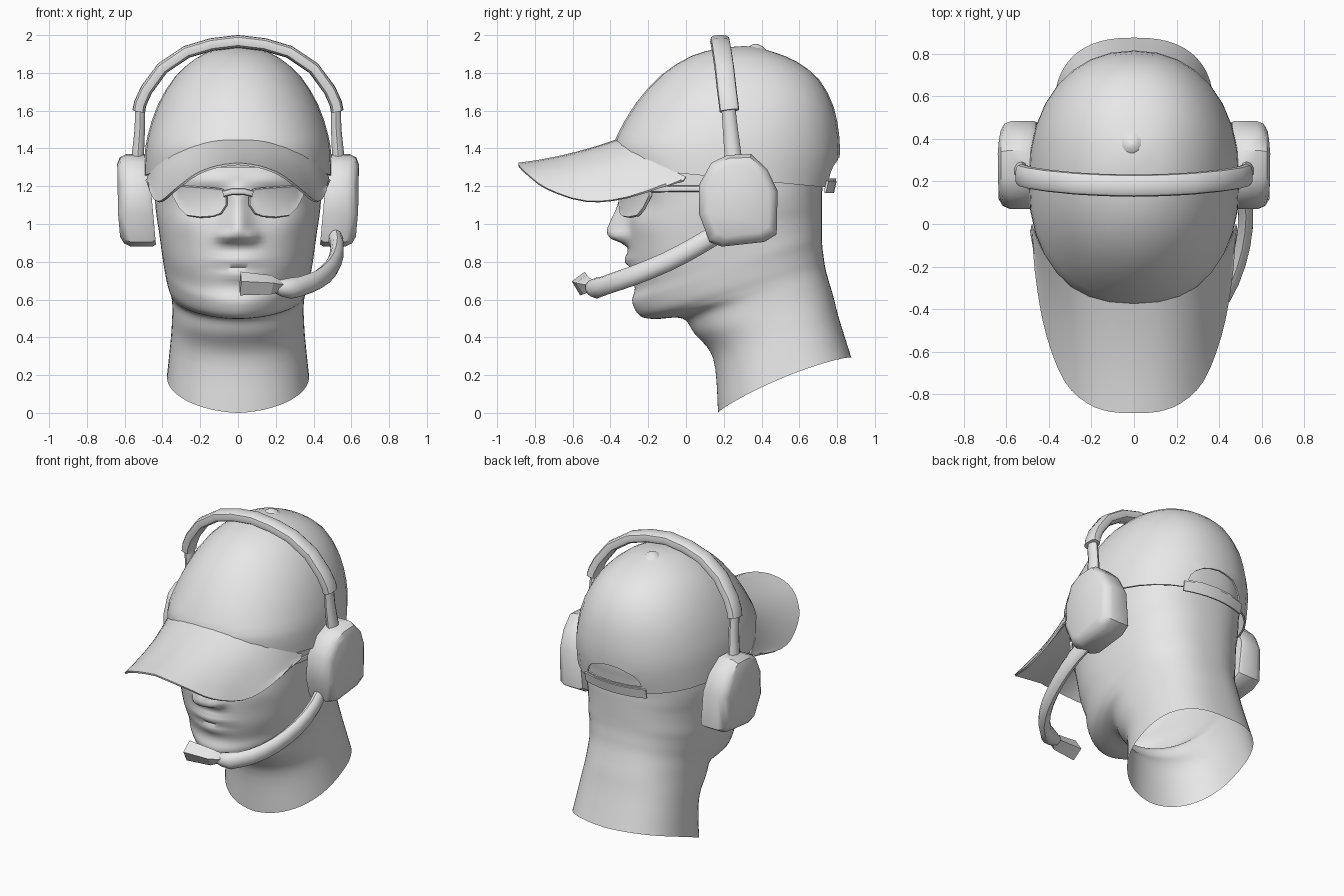
import bpy, bmesh, math
from mathutils import Vector

if "Cube" in bpy.data.objects:
    bpy.data.objects.remove(bpy.data.objects["Cube"])

grey = bpy.data.materials.new("plain_grey")
grey.diffuse_color = (0.8, 0.8, 0.8, 1)
grey.use_nodes = True
grey.node_tree.nodes["Principled BSDF"].inputs["Base Color"].default_value = grey.diffuse_color


def loft(name, rows, closed=True, caps=False, mirror=False, thick=0, angle=40, edit=None):
    """Skin rows of points into one object, with optional end caps, mirror and thickness."""
    bm = bmesh.new()
    vr = [[bm.verts.new(p) for p in r] for r in rows]
    n = len(rows[0])
    for a, b in zip(vr, vr[1:]):
        for i in range(n if closed else n - 1):
            j = (i + 1) % n
            bm.faces.new((a[i], a[j], b[j], b[i]))
    if caps:
        bm.faces.new(vr[0])
        bm.faces.new(vr[-1])
    bmesh.ops.recalc_face_normals(bm, faces=bm.faces)
    if edit:
        edit(bm)
    me = bpy.data.meshes.new(name)
    bm.to_mesh(me)
    bm.free()
    me.materials.append(grey)
    ob = bpy.data.objects.new(name, me)
    bpy.context.collection.objects.link(ob)
    if thick:
        m = ob.modifiers.new("thickness", 'SOLIDIFY')
        m.thickness, m.offset = thick, 0
    if mirror:
        ob.modifiers.new("mirror", 'MIRROR').use_clip = True
    smooth(ob, angle)
    return ob


def smooth(ob, angle):
    bpy.ops.object.select_all(action='DESELECT')
    ob.select_set(True)
    bpy.context.view_layer.objects.active = ob
    for m in list(ob.modifiers):
        bpy.ops.object.modifier_apply(modifier=m.name)
    bpy.ops.object.shade_smooth_by_angle(angle=math.radians(angle))


def spline(keys, steps):
    """Catmull-Rom through tuples of any length."""
    out = []
    for i in range(len(keys) - 1):
        k = [keys[max(0, min(len(keys) - 1, i + d))] for d in (-1, 0, 1, 2)]
        for s in range(steps):
            t = s / steps
            out.append(tuple(0.5 * (2 * b + (c - a) * t + (2 * a - 5 * b + 4 * c - d) * t * t
                                    + (3 * b - a - 3 * c + d) * t ** 3)
                             for a, b, c, d in zip(*k)))
    return out + [tuple(keys[-1])]


def ring(key, n, bias, back):
    """Egg-shaped section: front y,z / back y,z / half width / widest place / front squareness."""
    fy, fz, by, bz, w, m, e = key
    half = [math.pi * (i / n) ** bias for i in range(n + 1)]
    pts = []
    for a in half + [-h for h in half[-2:0:-1]]:
        c, s = math.cos(a), math.sin(a)
        p = 2 / (e if c > 0 else back)
        x = math.copysign(w * abs(s) ** p, s) if abs(s) > 1e-6 else 0
        q = abs(c) ** p
        t = m * (1 - q) if c > 0 else m + (1 - m) * q
        pts.append((x, fy + (by - fy) * t, fz + (bz - fz) * t))
    return pts


def tube(name, path, radii, ref, sides=10, square=1, **kw):
    """Sweep a section; the first radius lies along ref, square below 1 fills its corners."""
    P = [Vector(p) for p in path]
    rows = []
    for i, p in enumerate(P):
        t = (P[min(i + 1, len(P) - 1)] - P[max(i - 1, 0)]).normalized()
        u = Vector(ref)
        u = (u - t * u.dot(t)).normalized()
        v = t.cross(u)
        ru, rv = radii[i] if isinstance(radii, list) else radii
        row = []
        for k in range(sides):
            c, s = math.cos(k * math.tau / sides), math.sin(k * math.tau / sides)
            row.append(p + u * ru * math.copysign(abs(c) ** square, c)
                       + v * rv * math.copysign(abs(s) ** square, s))
        rows.append(row)
    return loft(name, rows, caps=True, **kw)


# Head and neck, one skin from the slanted neck opening up inside the cap
head_keys = [
    (.17, .0, .876, .29, .376, .5, 2.2), (.145, .285, .81, .50, .355, .5, 2.1),
    (.045, .42, .779, .62, .348, .5, 2.1), (-.02, .50, .755, .70, .35, .5, 2.0),
    (-.167, .497, .737, .77, .36, .53, 1.9), (-.245, .515, .728, .83, .374, .54, 1.9),
    (-.28, .585, .722, .88, .386, .54, 1.97), (-.27, .66, .72, .93, .396, .53, 2.1),
    (-.295, .77, .72, .99, .407, .5, 2.2), (-.31, .90, .72, 1.05, .42, .48, 2.2),
    (-.31, 1.0, .72, 1.1, .432, .48, 2.2), (-.305, 1.1, .72, 1.16, .44, .48, 2.2),
    (-.325, 1.22, .73, 1.24, .44, .48, 2.2), (-.31, 1.33, .74, 1.33, .44, .5, 2.2),
    (-.25, 1.5, .73, 1.5, .40, .5, 2.2), (-.1, 1.68, .58, 1.68, .28, .5, 2.1)]

# Soft facial forms: x, z, x radius, z radius, forward amount
forms = [(.075, .935, .035, .03, .035), (.17, 1.12, .10, .06, -.025), (.17, 1.23, .12, .03, .015),
         (.27, 1.0, .09, .07, .012), (0, .805, .13, .032, .028), (0, .77, .14, .015, -.012),
         (0, .73, .10, .03, .018), (.05, .60, .08, .05, .006)]
nose = [(.875, 0), (.90, .035), (.92, .085), (.95, .11), (.98, .105), (1.07, .07), (1.15, .04), (1.22, 0)]


def relief(x, z):
    d = 0
    for (z0, h0), (z1, h1) in zip(nose, nose[1:]):
        if z0 <= z < z1:
            h = h0 + (h1 - h0) * (z - z0) / (z1 - z0)
            width = .078 - .12 * max(0, min(.3, z - .93))
            d += h * math.exp(-(x / width) ** 2)
    for fx, fz, rx, rz, amt in forms:
        d += amt * math.exp(-((abs(x) - fx) / rx) ** 2 - ((z - fz) / rz) ** 2)
    return d


head_rows = [[(x, y - (relief(x, z) if y < .1 else 0), z) for x, y, z in ring(k, 36, 1.35, 2.5)]
             for k in spline(head_keys, 5)]
# The neck opening arches upward between its front and back points
for r in range(5):
    lift = .045 * (1 - r / 5)
    y0, y1 = head_rows[r][0][1], head_rows[r][36][1]
    head_rows[r] = [(x, y, z + lift * math.sin(math.pi * max(0, min(1, (y - y0) / (y1 - y0)))) ** .6)
                    for x, y, z in head_rows[r]]
loft("head_and_neck", head_rows, angle=60)

# Cap crown with an arched opening at the back
cap_keys = [
    (-.365, 1.30, .785, 1.19, .498, .5, 2.3), (-.383, 1.40, .812, 1.33, .494, .5, 2.3),
    (-.36, 1.48, .812, 1.46, .478, .5, 2.2), (-.265, 1.64, .782, 1.62, .425, .5, 2.1),
    (-.13, 1.79, .705, 1.765, .335, .5, 2.05), (.03, 1.89, .585, 1.86, .225, .5, 2),
    (.18, 1.93, .47, 1.908, .13, .5, 2), (.31, 1.942, .37, 1.937, .03, .5, 2)]
crown = loft("cap_crown", [ring(k, 16, 1, 2.2) for k in spline(cap_keys, 2)])
bm = bmesh.new()
bm.from_mesh(crown.data)
bmesh.ops.holes_fill(bm, edges=[e for e in bm.edges if e.is_boundary and e.verts[0].co.z > 1.9])
bm.to_mesh(crown.data)
bm.free()
arch = [(.2 * math.cos(i * math.pi / 10), 1.24 + .115 * math.sin(i * math.pi / 10)) for i in range(11)]
cutter = loft("opening_cutter", [[(x, y, z) for x, z in arch] for y in (.55, 1.0)], caps=True)
sol = crown.modifiers.new("thickness", 'SOLIDIFY')
sol.thickness, sol.offset = .012, -1
cut = crown.modifiers.new("opening", 'BOOLEAN')
cut.operation, cut.solver, cut.object = 'DIFFERENCE', 'EXACT', cutter
smooth(crown, 40)
bpy.data.objects.remove(cutter)

# Cap button and back strap
tube("cap_button", [(-.01, .37, 1.92), (-.01, .37, 1.942), (-.01, .37, 1.953)],
     [(.06, .06), (.035, .035), (.012, .012)], (1, 0, 0), angle=60)
strap_x = [-.225 + .05 * i for i in range(10)]
loft("cap_strap", [[(x, y - .85 * x * x, z) for x in strap_x] for y, z in ((.778, 1.165), (.792, 1.228))],
     closed=False, thick=.012)

# Curved visor between the crown seam and the brim edge
seam = spline([(0, -.372, 1.44), (.11, -.362, 1.436), (.2, -.333, 1.418), (.285, -.285, 1.39),
               (.365, -.21, 1.35), (.43, -.115, 1.30), (.475, 0, 1.25)], 3)
brim = spline([(0, -.887, 1.318), (.11, -.882, 1.303), (.22, -.84, 1.262), (.325, -.735, 1.185),
               (.405, -.53, 1.12), (.45, -.31, 1.14), (.485, -.03, 1.235)], 3)
seam, brim = ([(-x, y, z) for x, y, z in c[:0:-1]] + c for c in (seam, brim))
visor_rows = []
for i in range(6):
    t = i / 5
    visor_rows.append([(a[0] + (b[0] - a[0]) * t, a[1] + (b[1] - a[1]) * t,
                        a[2] + (b[2] - a[2]) * t - .06 * t * (1 - t)) for a, b in zip(seam, brim)])
loft("cap_visor", visor_rows, closed=False, thick=.012)

# Glasses: wrapped lenses with a raised rim, bridge and temples
lens = [(.06, 1.17, 1.10), (.09, 1.185, 1.055), (.13, 1.19, 1.04), (.2, 1.195, 1.035),
        (.27, 1.20, 1.045), (.31, 1.203, 1.085), (.345, 1.203, 1.15)]


def rim(bm):
    if bm.faces[:][0].normal.y > 0:
        bmesh.ops.reverse_faces(bm, faces=bm.faces[:])
    bmesh.ops.inset_region(bm, faces=bm.faces[:], thickness=.01, depth=-.004, use_boundary=True)


loft("glasses_lens", [[(x, -.355 + 1.4 * x * x, top + (bot - top) * t) for x, top, bot in lens]
                      for t in (0, .5, 1)], closed=False, mirror=True, thick=.016, edit=rim, angle=25)
tube("glasses_bridge", [(-.075, -.355, 1.16), (-.03, -.378, 1.172), (.03, -.378, 1.172), (.075, -.355, 1.16)],
     (.018, .012), (0, 0, 1), 8)
tube("glasses_temple", [(.335, -.195, 1.185), (.40, -.12, 1.185), (.445, .03, 1.187), (.46, .2, 1.187)],
     (.017, .01), (0, 0, 1), 8, mirror=True)

# Headset band and its slim arms
band = [(.525, .23, 1.60), (.517, .225, 1.64), (.485, .216, 1.71), (.40, .203, 1.825),
        (.27, .19, 1.912), (.14, .183, 1.95), (0, .18, 1.967)]
tube("headset_band", band + [(-x, y, z) for x, y, z in band[-2::-1]], (.052, .034), (0, 1, 0),
     12, .65)
tube("headset_arm", [(.518, .222, 1.64), (.52, .235, 1.5), (.535, .255, 1.30)],
     [(.036, .027), (.04, .029), (.047, .036)], (0, 1, 0), mirror=True)

# Ear cups: cushion, shell and chamfered cover, leaning in towards the jaw
outline = [(.07, 1.21), (.135, 1.325), (.22, 1.365), (.345, 1.37), (.43, 1.29), (.485, 1.175),
           (.48, .945), (.415, .905), (.19, .88), (.125, .905), (.07, 1.05)]
cup_rows = []
for x, s in ((.455, .95), (.475, 1), (.57, 1), (.605, .93), (.623, .78)):
    row = []
    for y, z in outline:
        z2 = 1.12 + (z - 1.12) * s
        swell = .018 if x > .55 and z2 < 1.1 else 0
        row.append((x + .09 * (z2 - 1.12) + swell, .28 + (y - .28) * s, z2))
    cup_rows.append(row)
loft("ear_cup", cup_rows, caps=True, mirror=True)

# Microphone boom on one side, with a square capsule at its end
boom = spline([(.50, .2, .97), (.525, .06, .885), (.512, -.1, .80), (.46, -.27, .73),
               (.38, -.40, .685), (.28, -.475, .66), (.2, -.50, .668)], 2)
sizes = [(.052, .037)] * (len(boom) - 3) + [(.056, .05), (.046, .044), (.034, .034)]
tube("microphone_boom", boom, sizes, (0, 0, 1))
tube("microphone_capsule", [(.23, -.50, .672), (.175, -.535, .678), (.012, -.548, .685)],
     [(.03, .03), (.052, .052), (.064, .058)], (0, .2, 1), 4, angle=30)
